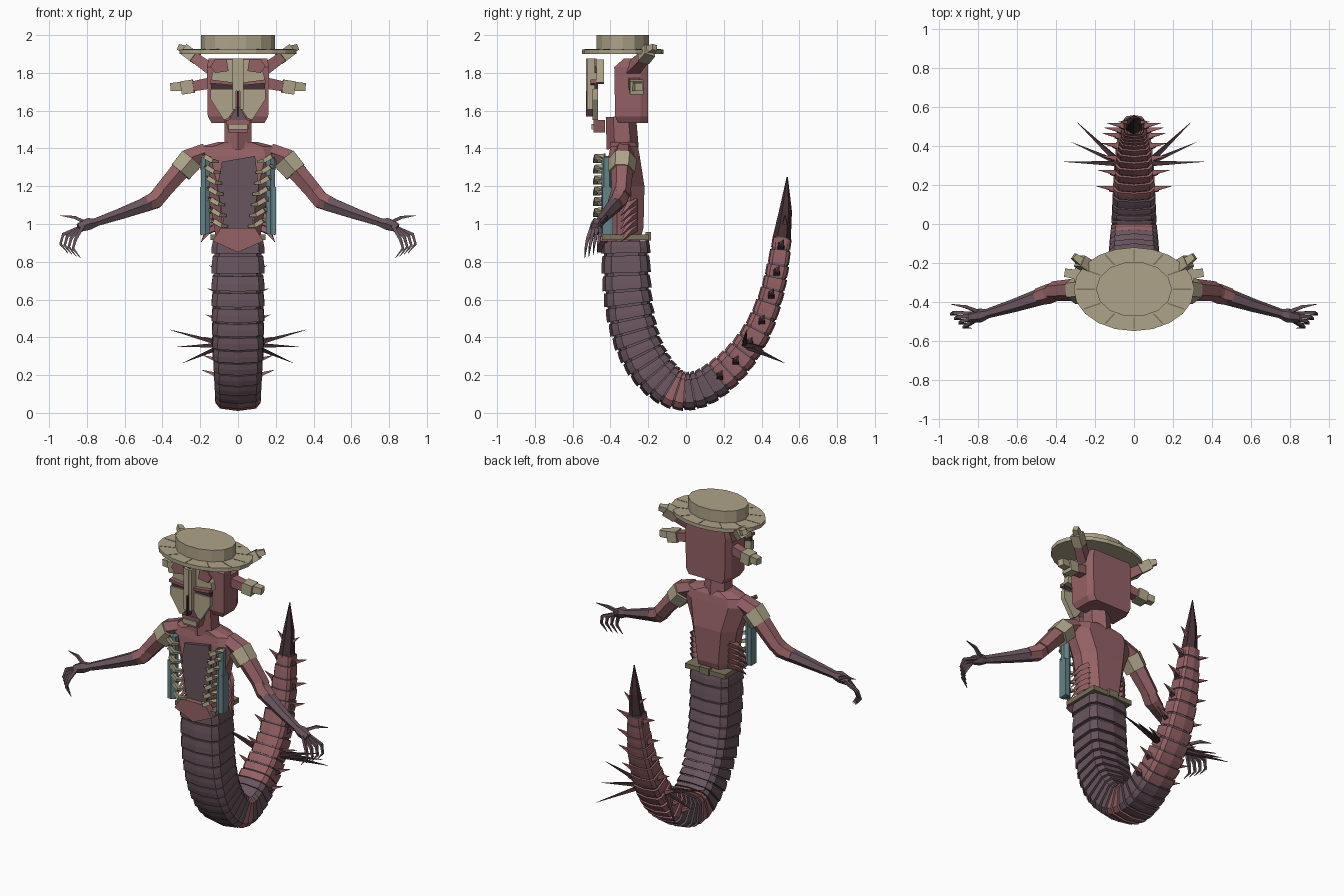
import bpy, bmesh, math
from mathutils import Vector, Matrix

cube = bpy.data.objects.get("Cube")
if cube:
    bpy.data.objects.remove(cube, do_unlink=True)


def material(name, r, g, b):
    m = bpy.data.materials.new(name)
    m.use_nodes = True
    m.diffuse_color = (r, g, b, 1)
    m.node_tree.nodes["Principled BSDF"].inputs["Base Color"].default_value = (r, g, b, 1)
    return m


RED = material("dusty_red", .30, .12, .13)
PURPLE = material("dull_purple", .14, .09, .11)
BONE = material("bone", .42, .37, .25)
TEAL = material("teal", .13, .23, .25)
DARK = material("dark_maroon", .06, .03, .036)
OLIVE = material("dark_bone", .20, .17, .11)


def finish(name, bm, mat):
    bmesh.ops.recalc_face_normals(bm, faces=bm.faces[:])
    mesh = bpy.data.meshes.new(name)
    bm.to_mesh(mesh)
    bm.free()
    mesh.materials.append(mat)
    ob = bpy.data.objects.new(name, mesh)
    bpy.context.collection.objects.link(ob)
    return ob


def loft(name, rings, mat):
    """Skin a list of point rings and cap both ends."""
    bm = bmesh.new()
    rows = [[bm.verts.new(p) for p in ring] for ring in rings]
    for a, b in zip(rows, rows[1:]):
        for i in range(len(a)):
            j = (i + 1) % len(a)
            bm.faces.new((a[i], a[j], b[j], b[i]))
    bm.faces.new(rows[0])
    bm.faces.new(rows[-1])
    return finish(name, bm, mat)


def limb(name, points, radii, mat, sides=5, side=1):
    """Faceted tube through points, mirrored in x when side is -1."""
    pts = [Vector((p[0] * side, p[1], p[2])) for p in points]
    rings = []
    for k, p in enumerate(pts):
        t = (pts[min(k + 1, len(pts) - 1)] - pts[max(k - 1, 0)]).normalized()
        ref = Vector((0, 1, 0)) if abs(t.y) < .8 else Vector((0, 0, 1))
        u = t.cross(ref).normalized()
        v = t.cross(u)
        angles = [math.tau * (i + .5) / sides for i in range(sides)]
        rings.append([p + radii[k] * (u * math.cos(a) + v * math.sin(a)) for a in angles])
    return loft(name, rings, mat)


def box(name, center, size, mat, tilt=0):
    bm = bmesh.new()
    m = Matrix.Translation(center) @ Matrix.Rotation(tilt, 4, 'Y') @ Matrix.Diagonal((*size, 1))
    bmesh.ops.create_cube(bm, size=1, matrix=m)
    return finish(name, bm, mat)


def slab(name, outline, y, depth, mat, side=1):
    """Flat plate with an xz outline, from y back by depth."""
    return loft(name, [[(x * side, yy, z) for x, z in outline] for yy in (y, y + depth)], mat)


def mirror_outline(half):
    return half + [(-x, z) for x, z in reversed(half) if x]


def disc(name, z, height, rx, ry, sides, mat):
    return loft(name, [[(rx * math.cos(math.tau * i / sides), -.335 + ry * math.sin(math.tau * i / sides), h)
                        for i in range(sides)] for h in (z, z + height)], mat)


# Serpent body: y, z, half depth, half width along the curve
PATH = [Vector(p) for p in (
    (-.32, .91, .13, .14), (-.315, .70, .13, .14), (-.295, .52, .128, .138), (-.255, .37, .125, .135),
    (-.19, .245, .12, .128), (-.10, .15, .112, .122), (-.01, .115, .104, .118), (.09, .135, .1, .112),
    (.20, .21, .095, .105), (.30, .315, .086, .098), (.385, .45, .076, .09), (.45, .62, .066, .078),
    (.485, .77, .06, .065), (.51, .93, .05, .048))]


def curve_point(f):
    f = max(0, min(f, .9999)) * (len(PATH) - 1)
    i = int(f)
    t = f - i
    a, b, c, d = [PATH[max(0, min(i + k, len(PATH) - 1))] for k in (-1, 0, 1, 2)]
    return .5 * (2 * b + (c - a) * t + (2 * a - 5 * b + 4 * c - d) * t * t + (3 * b - a - 3 * c + d) * t ** 3)


def body_ring(f, scale):
    p = curve_point(f)
    t = curve_point(f + .01) - curve_point(f - .01)
    n = Vector((0, -t[1], t[0])).normalized()
    half = [(0, 1), (.8, .88), (1, .6), (1, -.6), (.8, -.88), (0, -1)]
    section = half + [(-u, v) for u, v in reversed(half[1:-1])]
    return [Vector((u * p[3] * scale, p[0], p[1])) + n * (v * p[2] * scale) for u, v in section]


SEGMENTS = 30
for i in range(SEGMENTS):
    f0, f1 = i / SEGMENTS, (i + .86) / SEGMENTS
    red = i > 17 or i in (12, 13)
    loft(f"body_segment_{i + 1}", [body_ring(f0, .95), body_ring((f0 + f1) / 2, .99), body_ring(f1, 1.01)],
         RED if red else PURPLE)
loft("body_core", [body_ring(i / 40, .88) for i in range(41)], PURPLE)
limb("tail_tip", [(0, .505, .91), (0, .527, 1.07), (0, .536, 1.25)], [.05, .034, .003], DARK, 6)

# Tail thorns, short along the tail and a long cluster low down
for s in (1, -1):
    for k in range(7):
        p = curve_point(.60 + .062 * k)
        w = p[3]
        limb("tail_thorn", [(w * .8, p[0], p[1]), (w + .085, p[0] + .015, p[1] + .035)], [.022, .001], RED, 4, s)
        limb("thorn_base", [(w * .9, p[0], p[1]), (w + .02, p[0], p[1] + .01)], [.026, .014], DARK, 4, s)
    for tip in ((.36, .32, .44), (.32, .42, .35), (.29, .52, .265)):
        limb("long_thorn", [(.07, .31, .36), tip], [.02, .001], DARK, 4, s)
    limb("tip_thorn", [(.02, .522, 1.0), (.08, .525, 1.05)], [.018, .001], RED, 4, s)

# Torso
rings = []
for z, w, front, back in ((.89, .115, -.42, -.25), (.98, .125, -.425, -.225), (1.2, .165, -.425, -.22),
                          (1.36, .225, -.41, -.245), (1.41, .20, -.40, -.255), (1.435, .10, -.40, -.27)):
    mid, hd = (front + back) / 2, (back - front) / 2
    rings.append([(u * w, mid + v * hd, z) for u, v in
                  ((.65, -1), (1, -.4), (1, .3), (.6, 1), (-.6, 1), (-1, .3), (-1, -.4), (-.65, -1))])
loft("torso", rings, RED)
slab("belly_plate", [(-.07, .97), (.07, .97), (.11, 1.2), (.09, 1.36), (-.085, 1.33), (-.11, 1.2)], -.433, .03, PURPLE)
slab("waist_apron", mirror_outline([(.09, .98), (.135, .91), (0, .85)]), -.465, .05, RED)
box("belt", (0, -.32, .93), (.29, .25, .03), OLIVE)
box("belt_buckle", (0, -.20, .935), (.07, .03, .045), OLIVE)
limb("neck", [(0, -.335, 1.40), (0, -.345, 1.57)], [.085, .08], RED, 6)

for s in (1, -1):
    # Ribs, side tubes and gill fins
    for k in range(7):
        z = 1.36 - .057 * k
        x = .185 - .008 * k
        limb("rib", [(x, -.43, z), (x - .015, -.475, z - .005), (x - .045, -.482, z - .025), (x - .08, -.45, z - .03)],
             [.017, .018, .016, .009], BONE, 4, s)
    limb("side_tube", [(.172, -.42, .95), (.172, -.42, 1.355)], [.028, .028], TEAL, 6, s)
    box("side_tube_case", (.186 * s, -.415, 1.07), (.03, .055, .25), TEAL)
    for k in range(5):
        z = 1.12 - .035 * k
        limb("gill_fin", [(.12, -.27, z), (.16, -.30, z - .02), (.195, -.345, z - .075)], [.025, .02, .002], RED, 4, s)

    # Arms
    limb("upper_arm", [(.17, -.33, 1.38), (.25, -.335, 1.35), (.42, -.345, 1.15)], [.055, .062, .05], RED, 6, s)
    limb("arm_band", [(.245, -.335, 1.345), (.305, -.34, 1.275)], [.075, .07], BONE, 6, s)
    limb("elbow", [(.395, -.345, 1.175), (.44, -.36, 1.125), (.50, -.375, 1.10)], [.049, .052, .043], RED, 6, s)
    limb("forearm", [(.47, -.37, 1.11), (.62, -.42, 1.055), (.78, -.468, 1.0)], [.045, .034, .023], PURPLE, 6, s)
    limb("palm", [(.75, -.46, 1.008), (.79, -.47, 1.0), (.845, -.48, .98)], [.024, .036, .026], PURPLE, 6, s)
    for k in range(4):
        a = Vector((.925 - .022 * k, -.455 - .022 * k, .945 - .008 * k))
        limb(f"finger_{k + 1}", [(.82, -.46 - .012 * k, .99), a, a + Vector((.015, -.01, -.05)),
                                 a + Vector((-.025, -.015, -.1))], [.013, .012, .009, .002], PURPLE, 4, s)
    limb("thumb", [(.79, -.455, 1.0), (.865, -.425, 1.035), (.94, -.412, 1.045)], [.014, .011, .002], PURPLE, 4, s)

    # Head horns with bone ends
    limb("lower_horn", [(.10, -.28, 1.755), (.26, -.265, 1.725)], [.045, .036], RED, 4, s)
    limb("lower_horn_cap", [(.235, -.265, 1.73), (.30, -.26, 1.72)], [.05, .05], BONE, 4, s)
    limb("lower_horn_end", [(.29, -.26, 1.73), (.355, -.25, 1.725)], [.034, .03], BONE, 4, s)
    limb("upper_horn", [(.10, -.31, 1.79), (.25, -.21, 1.895)], [.048, .036], RED, 4, s)
    limb("upper_horn_cap", [(.225, -.225, 1.88), (.28, -.19, 1.92)], [.045, .043], BONE, 4, s)
    limb("upper_horn_end", [(.27, -.195, 1.92), (.31, -.165, 1.935)], [.03, .022], BONE, 4, s)

# Head
loft("head", [[(-w, front, z), (w, front, z), (w, -.24, z), (w - .02, -.2, z), (.02 - w, -.2, z), (-w, -.24, z)]
              for z, w, front in ((1.535, .14, -.36), (1.57, .16, -.375), (1.83, .165, -.38), (1.875, .155, -.33))], RED)

# Mask floating before the head
for s in (1, -1):
    slab("cheek_plate", [(.012, 1.715), (.145, 1.715), (.145, 1.66), (.075, 1.55), (.05, 1.56), (.012, 1.62)],
         -.495, .03, BONE, s)
    slab("brow_plate", [(.012, 1.74), (.145, 1.75), (.135, 1.80), (.07, 1.87), (.012, 1.87)], -.475, .04, BONE, s)
    slab("eye_slit", [(.03, 1.715), (.14, 1.705), (.145, 1.745), (.03, 1.735)], -.485, .02, DARK, s)
    slab("eyelid", [(.03, 1.735), (.145, 1.745), (.145, 1.765), (.03, 1.75)], -.505, .03, RED, s)
    slab("forehead_patch", [(.05, 1.81), (.12, 1.80), (.145, 1.835), (.12, 1.875), (.06, 1.87)], -.485, .012, RED, s)
    box("nose_side", (.02 * s, -.50, 1.74), (.018, .05, .27), BONE)
slab("mouth", [(-.05, 1.545), (.05, 1.545), (.012, 1.62), (-.012, 1.62)], -.485, .02, PURPLE)
box("nose_ridge", (0, -.52, 1.79), (.022, .02, .17), BONE)
box("nose_groove", (0, -.51, 1.72), (.012, .04, .30), DARK)
slab("jaw", mirror_outline([(.065, 1.55), (.05, 1.485)]), -.49, .06, RED)
box("chin_plate", (0, -.495, 1.515), (.10, .012, .03), BONE)

# Wide-brimmed hat
disc("hat_brim", 1.9, .024, .31, .215, 20, BONE)
disc("hat_crown", 1.92, .08, .195, .142, 14, BONE)
for i in range(12):
    c, s = math.cos(math.tau * i / 12), math.sin(math.tau * i / 12)
    limb("brim_seam", [(.2 * c, -.335 + .145 * s, 1.922), (.295 * c, -.335 + .203 * s, 1.922)], [.005, .005], OLIVE, 4)
